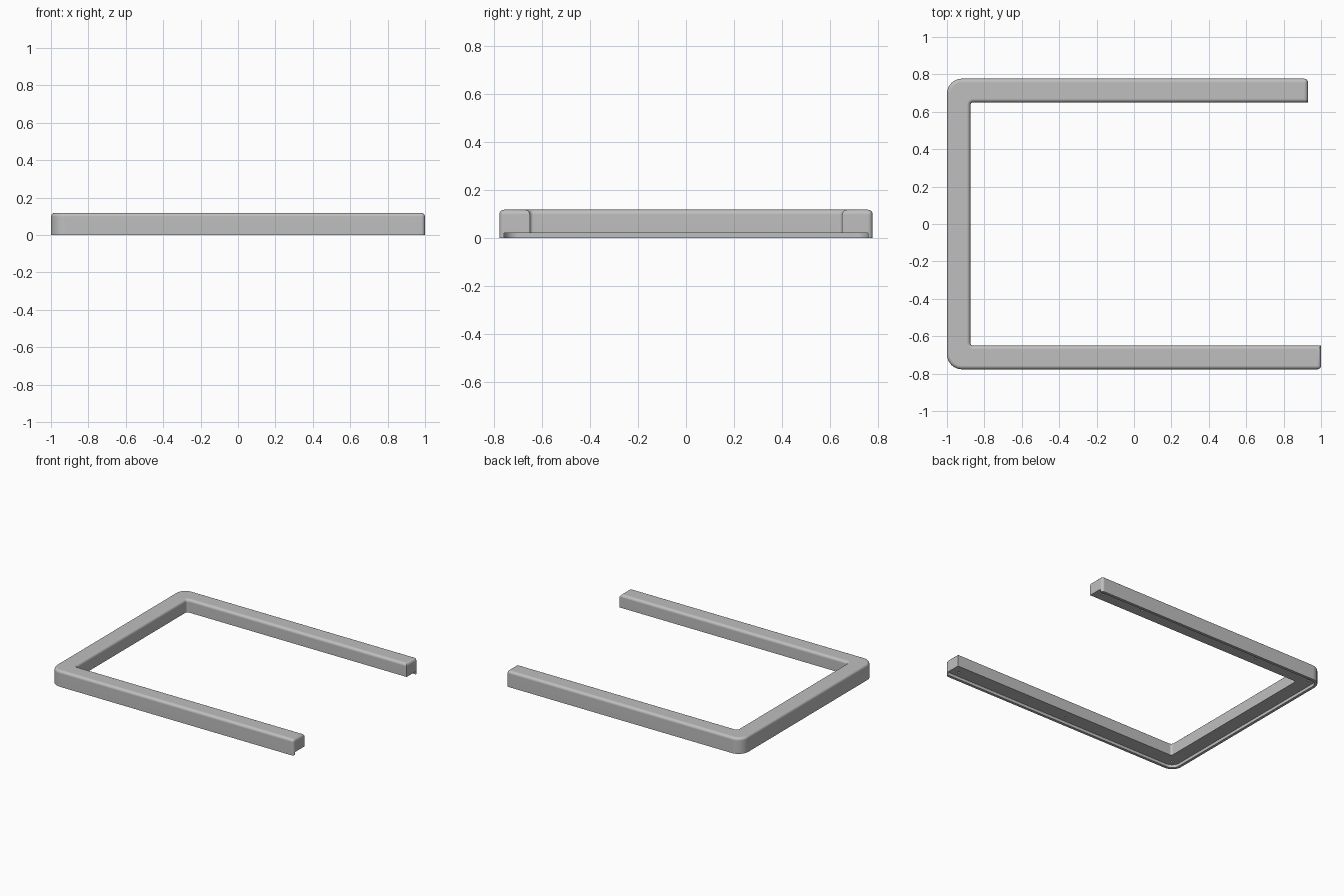
import bpy
import bmesh
from mathutils import Matrix

cube = bpy.data.objects.get("Cube")
if cube:
    bpy.data.objects.remove(cube, do_unlink=True)

OUT, INN = 0.777, 0.65      # outer and inner half width
BAR = 0.875                 # inner face of the cross bar
FRONT_END, BACK_END = 1.0, 0.93
HEIGHT, LIP = 0.118, 0.022  # overall height, lip depth
WALL = 0.02                 # lip thickness

grey = bpy.data.materials.new("plain grey")
grey.use_nodes = True
grey.diffuse_color = (0.52, 0.52, 0.52, 1)
grey.node_tree.nodes["Principled BSDF"].inputs["Base Color"].default_value = grey.diffuse_color


def prism(bm, outline, low, high):
    """Extrude a plan outline between two heights."""
    face = bm.faces.new([bm.verts.new((x, y, low)) for x, y in outline])
    up = bmesh.ops.extrude_face_region(bm, geom=[face])["geom"]
    moved = [v for v in up if isinstance(v, bmesh.types.BMVert)]
    bmesh.ops.translate(bm, verts=moved, vec=(0, 0, high - low))
    bmesh.ops.recalc_face_normals(bm, faces=bm.faces)


def round_edges(bm, test, radius, segments):
    """Round every edge whose two vertices satisfy the test."""
    edges = [e for e in bm.edges if test(e.verts[0].co, e.verts[1].co)]
    bmesh.ops.bevel(bm, geom=edges, offset=radius, offset_type='OFFSET',
                    segments=segments, profile=0.5, affect='EDGES')


def upright(a, b):
    return abs(a.z - b.z) > 0.05 and (a.xy - b.xy).length < 0.001


def make_object(bm, name):
    mesh = bpy.data.meshes.new(name)
    bm.to_mesh(mesh)
    bm.free()
    mesh.materials.append(grey)
    obj = bpy.data.objects.new(name, mesh)
    bpy.context.collection.objects.link(obj)
    return obj


def cut(target, cutter):
    cutter.hide_render = True
    mod = target.modifiers.new("cut", 'BOOLEAN')
    mod.operation = 'DIFFERENCE'
    mod.solver = 'EXACT'
    mod.object = cutter
    bpy.ops.object.modifier_apply(modifier=mod.name)
    bpy.data.objects.remove(cutter, do_unlink=True)


# Three-sided rail with rounded corners and rounded top
bm = bmesh.new()
prism(bm, [(-1, -OUT), (FRONT_END, -OUT), (FRONT_END, -INN), (-BAR, -INN),
           (-BAR, INN), (BACK_END, INN), (BACK_END, OUT), (-1, OUT)], 0, HEIGHT)
round_edges(bm, lambda a, b: upright(a, b) and a.x < -0.95, 0.08, 10)
round_edges(bm, lambda a, b: upright(a, b) and -0.9 < a.x < -0.8, 0.015, 4)
round_edges(bm, lambda a, b: min(a.z, b.z) > HEIGHT - 0.001
            or (upright(a, b) and a.x > 0.9 and abs(a.y) > 0.7), 0.02, 5)
rail = make_object(bm, "rail")
bpy.context.view_layer.objects.active = rail
rail.select_set(True)

# Recess underneath, leaving a thin lip along the outer sides
bm = bmesh.new()
w = OUT - WALL
prism(bm, [(WALL - 1, -w), (1.2, -w), (1.2, w), (WALL - 1, w)], -0.1, LIP)
round_edges(bm, lambda a, b: upright(a, b) and a.x < 0, 0.06, 10)
cut(rail, make_object(bm, "recess_cutter"))

# Small screw holes in the underside
bm = bmesh.new()
mid = (OUT + INN) / 2
holes = [(x, mid) for x in (0.87, 0.53, -0.47, -0.93)]
holes += [(x, -mid) for x in (0.94, 0, -0.93)]
for x, y in holes:
    bmesh.ops.create_cone(bm, cap_ends=True, segments=12, radius1=0.008, radius2=0.008,
                          depth=0.05, matrix=Matrix.Translation((x, y, LIP)))
cut(rail, make_object(bm, "hole_cutter"))

# Smooth rounds with flat faces kept flat
bpy.ops.object.shade_smooth_by_angle(angle=0.6)
weighted = rail.modifiers.new("weighted normals", 'WEIGHTED_NORMAL')
weighted.keep_sharp = True
